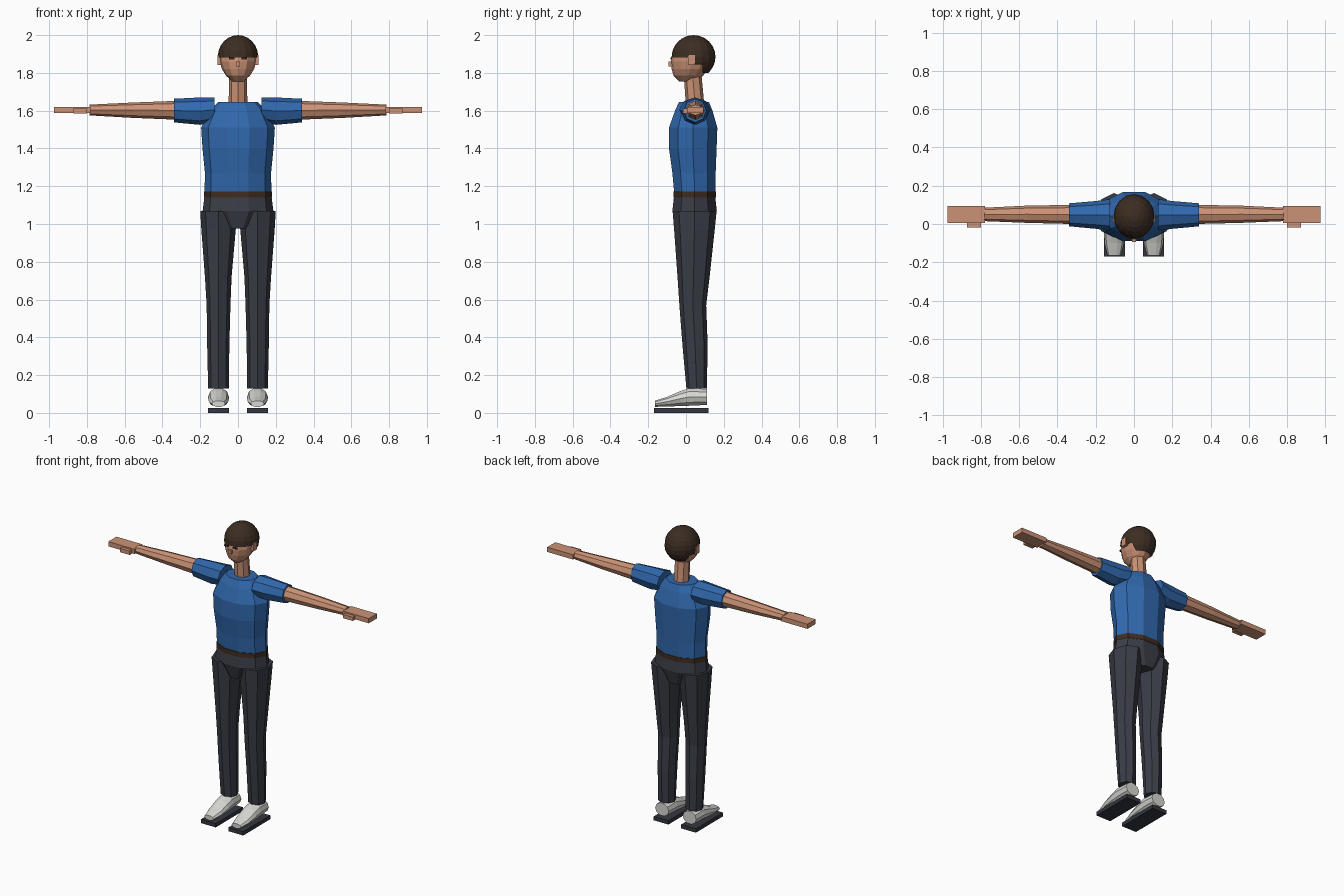
import bpy, bmesh, math
from mathutils import Vector

cube = bpy.data.objects.get("Cube")
if cube:
    bpy.data.objects.remove(cube, do_unlink=True)


def material(name, r, g, b):
    m = bpy.data.materials.new(name)
    m.use_nodes = True
    m.diffuse_color = (r, g, b, 1)
    m.node_tree.nodes["Principled BSDF"].inputs["Base Color"].default_value = (r, g, b, 1)
    return m


SKIN = material("skin", 0.60, 0.29, 0.18)
SHIRT = material("blue shirt", 0.03, 0.14, 0.42)
TROUSERS = material("charcoal trousers", 0.042, 0.047, 0.062)
HAIR = material("dark brown hair", 0.045, 0.026, 0.016)
BELT = material("brown belt", 0.05, 0.025, 0.014)
SHOE = material("light grey shoe", 0.68, 0.68, 0.65)
SOLE = material("dark sole", 0.035, 0.038, 0.05)


def finish(name, bm, mat):
    bmesh.ops.recalc_face_normals(bm, faces=bm.faces)
    mesh = bpy.data.meshes.new(name)
    bm.to_mesh(mesh)
    bm.free()
    mesh.materials.append(mat)
    obj = bpy.data.objects.new(name, mesh)
    bpy.context.collection.objects.link(obj)
    return obj


def loft(name, mat, axis, sides, rings):
    """Skin polygon rings (position, low, high, low, high) along an axis."""
    bm = bmesh.new()
    unit = [(math.cos(math.tau * i / sides), math.sin(math.tau * i / sides)) for i in range(sides)]
    peak = max(v for _, v in unit)
    loops = []
    for t, a0, a1, b0, b1 in rings:
        loop = []
        for u, v in unit:
            co = [(a0 + a1) / 2 + u * (a1 - a0) / 2, (b0 + b1) / 2 + v / peak * (b1 - b0) / 2]
            co.insert("xyz".index(axis), t)
            loop.append(bm.verts.new(co))
        loops.append(loop)
    for low, high in zip(loops, loops[1:]):
        for i in range(sides):
            j = (i + 1) % sides
            bm.faces.new((low[i], low[j], high[j], high[i]))
    bm.faces.new(loops[0])
    bm.faces.new(loops[-1])
    return finish(name, bm, mat)


def box(name, mat, x, y, z):
    bm = bmesh.new()
    bmesh.ops.create_cube(bm, size=1)
    for v in bm.verts:
        v.co = [(lo + hi) / 2 + c * (hi - lo) for c, (lo, hi) in zip(v.co, (x, y, z))]
    return finish(name, bm, mat)


def pair(obj):
    """Add the mirrored right-hand copy of a left part."""
    base = obj.name
    obj.name = "left_" + base
    bm = bmesh.new()
    bm.from_mesh(obj.data)
    for v in bm.verts:
        v.co.x *= -1
    finish("right_" + base, bm, obj.data.materials[0])


# Torso, belt and hips
loft("shirt_body", SHIRT, "z", 10, [
    (1.17, -.177, .177, -.063, .155), (1.27, -.175, .175, -.072, .157),
    (1.40, -.188, .188, -.09, .162), (1.51, -.195, .195, -.09, .166),
    (1.60, -.15, .15, -.058, .14), (1.645, -.105, .105, -.038, .122)])
loft("belt", BELT, "z", 10, [
    (1.14, -.18, .18, -.067, .158), (1.172, -.18, .18, -.067, .158)])
loft("hips", TROUSERS, "z", 10, [
    (.975, -.085, .085, -.045, .14), (1.07, -.187, .187, -.072, .163),
    (1.142, -.178, .178, -.064, .155)])

# Legs
pair(loft("trouser_leg", TROUSERS, "z", 8, [
    (.13, .048, .158, .002, .11), (.35, .046, .163, -.018, .115),
    (.57, .04, .166, -.035, .107), (.72, .034, .175, -.045, .125),
    (.97, .012, .194, -.063, .152), (1.07, .008, .2, -.071, .162)]))

# Shoes and soles
pair(loft("shoe", SHOE, "y", 10, [
    (-.165, .068, .138, .032, .064), (-.10, .052, .154, .034, .085),
    (-.03, .048, .158, .036, .115), (.02, .048, .158, .038, .132),
    (.11, .052, .154, .042, .126)]))
pair(box("sole", SOLE, (.048, .158), (-.17, .12), (0, .026)))

# Sleeves, arms and hands
pair(loft("sleeve", SHIRT, "x", 8, [
    (.125, -.035, .13, 1.54, 1.67), (.20, -.025, .12, 1.525, 1.67),
    (.34, -.012, .108, 1.538, 1.663)]))
pair(loft("arm", SKIN, "x", 8, [
    (.32, .0, .1, 1.552, 1.652), (.56, .006, .096, 1.562, 1.643),
    (.785, .015, .085, 1.575, 1.632)]))
pair(box("hand", SKIN, (.78, .975), (.006, .093), (1.588, 1.62)))
pair(box("thumb", SKIN, (.80, .872), (-.017, .008), (1.585, 1.611)))

# Neck and head
loft("neck", SKIN, "z", 8, [
    (1.62, -.05, .05, 0, .098), (1.79, -.047, .047, -.012, .082)])
loft("head", SKIN, "z", 12, [
    (1.755, -.03, .03, -.035, .055), (1.785, -.063, .063, -.066, .09),
    (1.82, -.085, .085, -.076, .118), (1.86, -.097, .097, -.08, .138),
    (1.89, -.1, .1, -.073, .146), (1.93, -.09, .09, -.055, .135)])
box("nose", SKIN, (-.011, .011), (-.093, -.072), (1.835, 1.86))
pair(box("ear", SKIN, (.09, .109), (.01, .048), (1.842, 1.895)))
pair(box("eyebrow", HAIR, (.018, .048), (-.082, -.073), (1.872, 1.882)))

# Hair: a sphere trimmed to a stepped hairline, lower at the back
bm = bmesh.new()
bmesh.ops.create_uvsphere(bm, u_segments=16, v_segments=12, radius=1)
for v in bm.verts:
    v.co = (v.co.x * .107, .04 + v.co.y * .116, 1.885 + v.co.z * .115)
for co, no in (((0, 0, 1.882), (0, 0, 1)), ((0, 0, 1.845), (0, 0, 1)), ((0, 0, 1.80), (0, 0, 1)),
               ((0, .048, 0), (0, 1, 0)), ((0, .088, 0), (0, 1, 0))):
    bmesh.ops.bisect_plane(bm, geom=bm.verts[:] + bm.edges[:] + bm.faces[:],
                           plane_co=Vector(co), plane_no=Vector(no))


def bare(face):
    c = face.calc_center_median()
    hairline = 1.80 if c.y > .088 else 1.845 if c.y > .048 else 1.882
    return c.z < hairline


bmesh.ops.delete(bm, geom=[f for f in bm.faces if bare(f)], context="FACES")
finish("hair", bm, HAIR)
